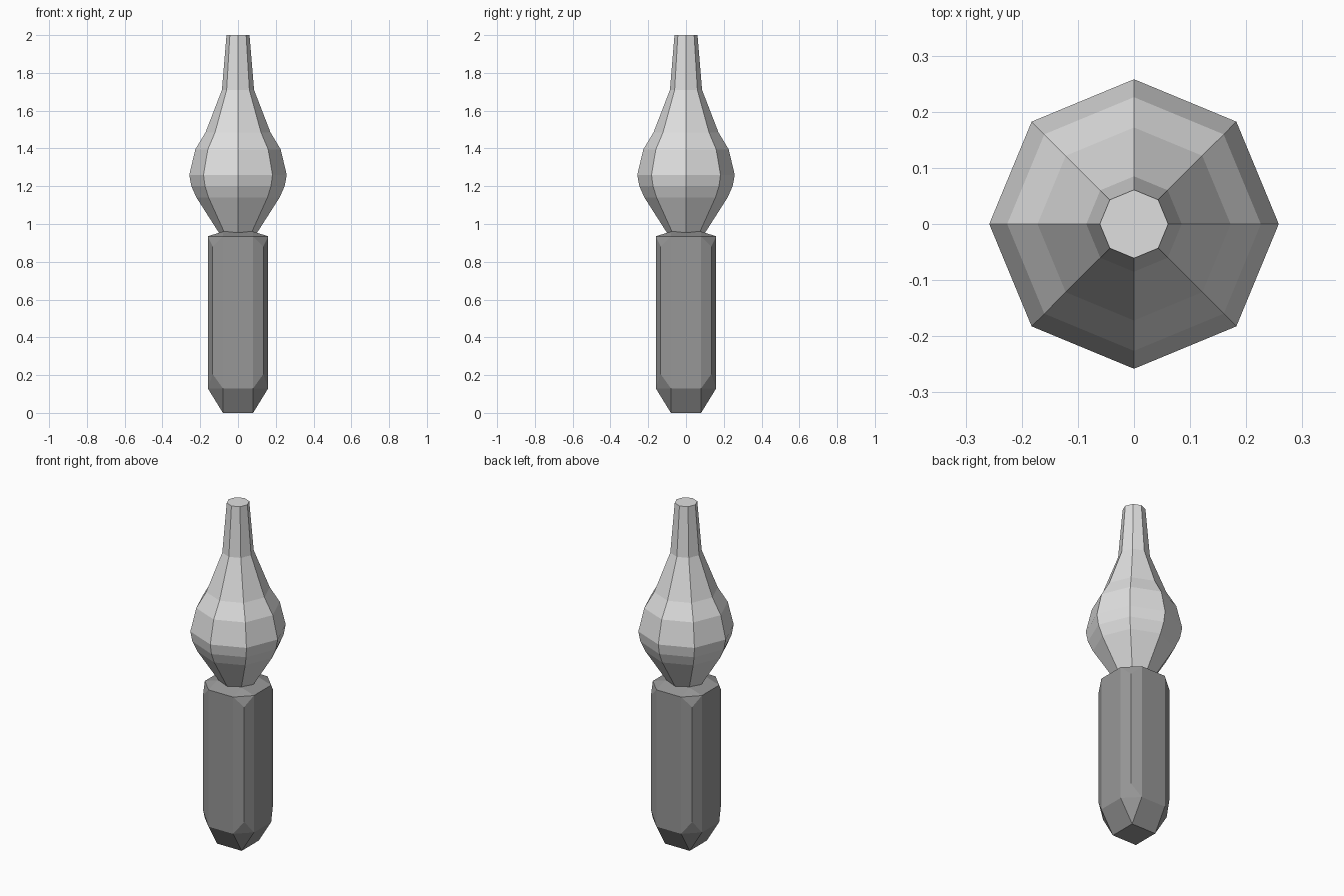
import bpy, bmesh, math

if "Cube" in bpy.data.objects:
    bpy.data.objects.remove(bpy.data.objects["Cube"])


def material(name, value):
    m = bpy.data.materials.new(name)
    m.diffuse_color = (value, value, value, 1)
    m.use_nodes = True
    m.node_tree.nodes["Principled BSDF"].inputs["Base Color"].default_value = m.diffuse_color
    return m


def add_object(name, bm, mat):
    bmesh.ops.recalc_face_normals(bm, faces=bm.faces[:])
    mesh = bpy.data.meshes.new(name)
    bm.to_mesh(mesh)
    bm.free()
    mesh.materials.append(mat)
    ob = bpy.data.objects.new(name, mesh)
    bpy.context.collection.objects.link(ob)
    return ob


dark = material("dark grey", 0.31)
light = material("light grey", 0.74)

# Handle: square block with faceted vertical edges and cut corners (convex hull)
corner = [(.08, .08, 0), (.08, .16, .13), (.16, .08, .13), (.134, .134, .205),
          (.134, .134, .88), (.16, .08, .935), (.08, .16, .935), (.08, .08, .96)]
bm = bmesh.new()
for x, y, z in corner:
    for sx in (-1, 1):
        for sy in (-1, 1):
            bm.verts.new((x * sx, y * sy, z))
bmesh.ops.convex_hull(bm, input=bm.verts[:])
bmesh.ops.dissolve_limit(bm, angle_limit=0.01, verts=bm.verts[:], edges=bm.edges[:])
add_object("handle", bm, dark)

# Bulb and neck: eight-sided turned profile (radius, height)
profile = [(.09, .94), (.105, .96), (.22, 1.14), (.247, 1.2), (.258, 1.26),
           (.226, 1.395), (.172, 1.485), (.085, 1.71), (.061, 2.0)]
SIDES = 8
bm = bmesh.new()
rings = []
for r, z in profile:
    rings.append([bm.verts.new((r * math.cos(i * math.tau / SIDES),
                                r * math.sin(i * math.tau / SIDES), z))
                  for i in range(SIDES)])
for a, b in zip(rings, rings[1:]):
    for i in range(SIDES):
        j = (i + 1) % SIDES
        bm.faces.new((a[i], a[j], b[j], b[i]))
bm.faces.new(rings[0][::-1])
bm.faces.new(rings[-1])
add_object("bulb_and_neck", bm, light)
